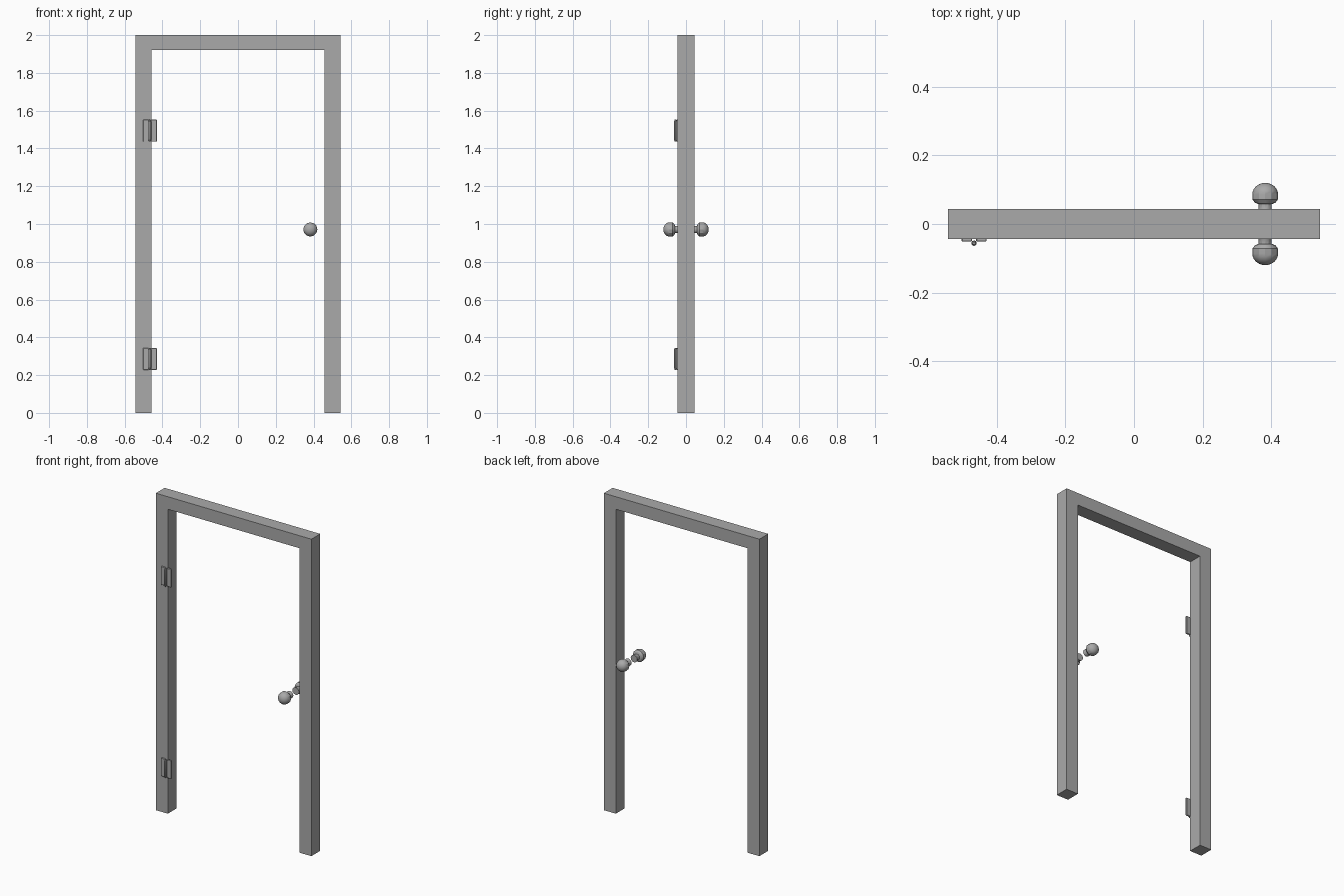
import bpy, bmesh, math
from mathutils import Matrix

cube = bpy.data.objects.get("Cube")
if cube:
    bpy.data.objects.remove(cube, do_unlink=True)

grey = bpy.data.materials.new("plain grey")
grey.use_nodes = True
grey.diffuse_color = (0.4, 0.4, 0.4, 1)
bsdf = next(n for n in grey.node_tree.nodes if n.type == 'BSDF_PRINCIPLED')
bsdf.inputs["Base Color"].default_value = grey.diffuse_color


def finish(name, bm, smooth=False):
    bmesh.ops.recalc_face_normals(bm, faces=bm.faces)
    mesh = bpy.data.meshes.new(name)
    bm.to_mesh(mesh)
    bm.free()
    mesh.materials.append(grey)
    obj = bpy.data.objects.new(name, mesh)
    bpy.context.collection.objects.link(obj)
    if smooth:
        bpy.ops.object.select_all(action='DESELECT')
        obj.select_set(True)
        bpy.context.view_layer.objects.active = obj
        bpy.ops.object.shade_smooth_by_angle(angle=math.radians(28))
    return obj


def lathe(name, profile, segments, matrix):
    """Turn (radius, height) points about z, then place the result."""
    bm = bmesh.new()
    verts = [bm.verts.new((r, 0, h)) for r, h in profile]
    edges = [bm.edges.new(pair) for pair in zip(verts, verts[1:])]
    bmesh.ops.spin(bm, geom=verts + edges, cent=(0, 0, 0), axis=(0, 0, 1),
                   angle=math.tau, steps=segments)
    bmesh.ops.remove_doubles(bm, verts=bm.verts, dist=1e-5)
    bmesh.ops.transform(bm, matrix=matrix, verts=bm.verts)
    return finish(name, bm, smooth=True)


def box(name, low, high, bevel=0):
    bm = bmesh.new()
    bmesh.ops.create_cube(bm, size=1)
    for v in bm.verts:
        v.co = [a + (c + 0.5) * (b - a) for a, b, c in zip(low, high, v.co)]
    if bevel:
        bmesh.ops.bevel(bm, geom=bm.edges[:], offset=bevel, segments=1, affect='EDGES')
    return finish(name, bm)


# Door frame: one arch outline pushed through its depth
W, INNER, TOP, D = 0.543, 0.459, 1.921, 0.044
outline = [(-W, 0), (-W, 2), (W, 2), (W, 0), (INNER, 0), (INNER, TOP), (-INNER, TOP), (-INNER, 0)]
bm = bmesh.new()
face = bm.faces.new([bm.verts.new((x, -D, z)) for x, z in outline])
push = bmesh.ops.extrude_face_region(bm, geom=[face], use_keep_orig=True)
bmesh.ops.translate(bm, vec=(0, 2 * D, 0),
                    verts=[g for g in push["geom"] if isinstance(g, bmesh.types.BMVert)])
finish("door_frame", bm)

# Hinges: two thin leaves and a pin with tapered ends
PIN_X, HALF = -0.467, 0.058
for label, z in (("lower", 0.286), ("upper", 1.494)):
    for side, a, b in (("jamb", -0.036, -0.006), ("door", 0.006, 0.037)):
        box(f"{label}_hinge_{side}_leaf", (PIN_X + a, -0.051, z - HALF),
            (PIN_X + b, -0.041, z + HALF), 0.002)
    pin = [(0, -HALF), (0.004, -HALF), (0.008, 0.012 - HALF),
           (0.008, HALF - 0.012), (0.004, HALF), (0, HALF)]
    lathe(f"{label}_hinge_pin", pin, 8, Matrix.Translation((PIN_X, -0.056, z)))

# Door knobs: collar, shank and rounded grip, one on each side
knob = [(0, 0.028), (0.023, 0.028), (0.023, 0.036), (0.019, 0.044), (0.019, 0.058),
        (0.030, 0.062), (0.0375, 0.072), (0.0375, 0.087)]
for i in range(1, 7):
    t = i * math.pi / 12
    knob.append((0.0375 * math.cos(t) if i < 6 else 0, 0.087 + 0.033 * math.sin(t)))
for label, sign in (("front", 1), ("back", -1)):
    place = Matrix.Translation((0.383, 0, 0.971)) @ Matrix.Rotation(sign * math.pi / 2, 4, 'X')
    lathe(f"{label}_knob", knob, 12, place)
